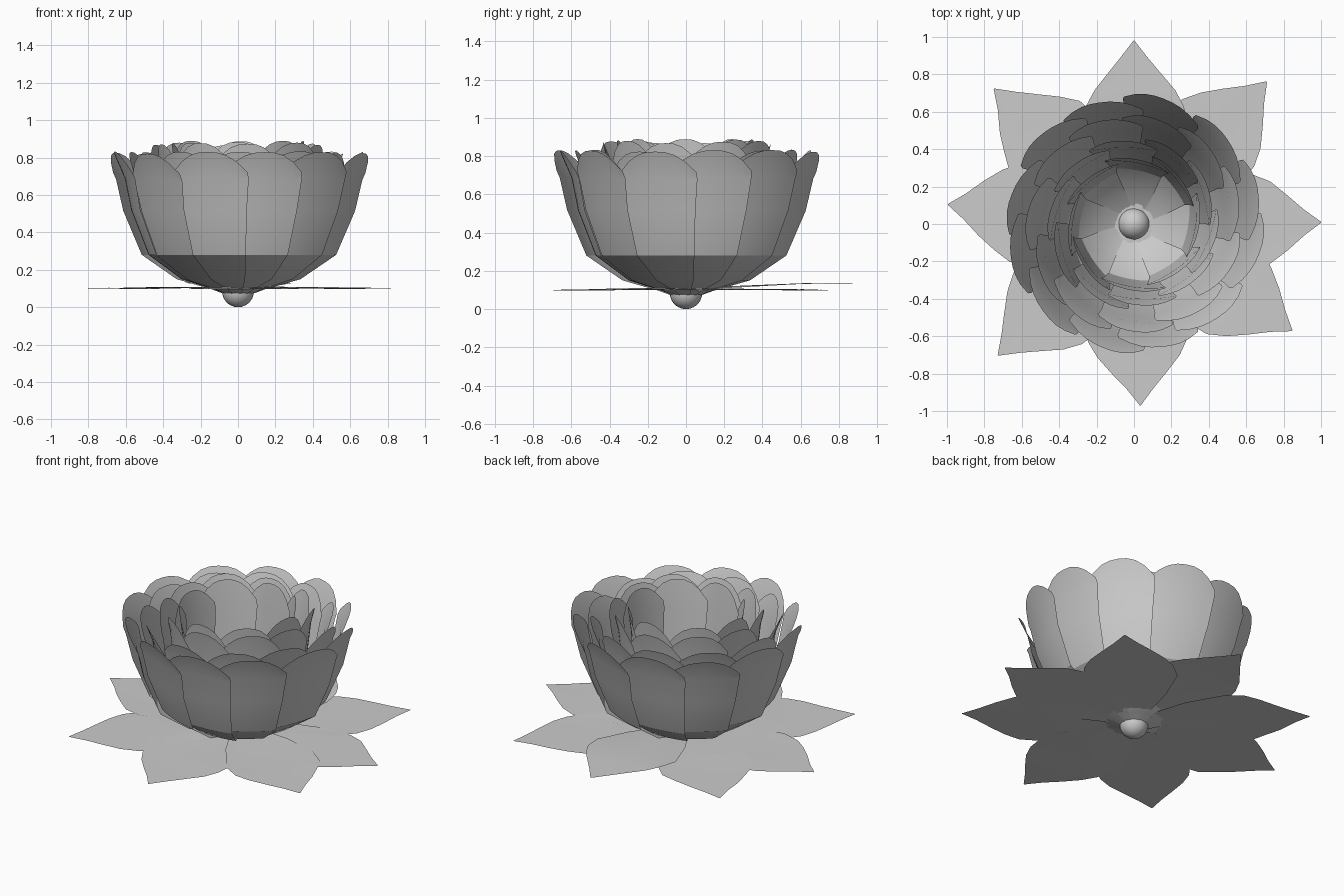
import bpy, bmesh, math, random
from math import sin, cos, radians

random.seed(4)
cube = bpy.data.objects.get("Cube")
if cube:
    bpy.data.objects.remove(cube, do_unlink=True)

grey = bpy.data.materials.new("soft grey")
grey.use_nodes = True
COLOUR = (0.6, 0.6, 0.6, 1)
grey.diffuse_color = COLOUR
grey.node_tree.nodes["Principled BSDF"].inputs["Base Color"].default_value = COLOUR


def finish(name, bm):
    """Turn a bmesh into a named, smooth object with the shared material."""
    mesh = bpy.data.meshes.new(name)
    bm.to_mesh(mesh)
    bm.free()
    mesh.materials.append(grey)
    obj = bpy.data.objects.new(name, mesh)
    bpy.context.collection.objects.link(obj)
    bpy.ops.object.select_all(action="DESELECT")
    obj.select_set(True)
    bpy.context.view_layer.objects.active = obj
    bpy.ops.object.shade_smooth_by_angle(angle=radians(30))


# Petal profile: radius, height, half width
FOLD_R, FOLD_Z, TIP_Z = 0.49, 0.28, 0.835
PROFILE = [(0.04, 0.06, 0.025), (0.13, 0.095, 0.06), (0.31, 0.15, 0.12),
           (FOLD_R, FOLD_Z, 0.17), (0.585, 0.52, 0.2), (0.62, 0.69, 0.22),
           (0.685, TIP_Z, 0.21)]
ACROSS = 8


def petal(bm, angle, scale, top, width, flare):
    """One cupped petal with a rounded tip, one side lapping over the next."""
    rows = []
    for r, z, w in PROFILE:
        if z > FOLD_Z:
            r = FOLD_R + (r - FOLD_R) * flare
            z = FOLD_Z + (z - FOLD_Z) * (top - FOLD_Z) / (TIP_Z - FOLD_Z)
        rows.append([(r * scale, z, w * width, -1 + 2 * i / ACROSS)
                     for i in range(ACROSS + 1)])
    # Round the tip by pulling its corners down toward the row below
    for i, (low, high) in enumerate(zip(rows[-2], rows[-1])):
        pull = 0.75 * abs(high[3]) ** 2.6
        rows[-1][i] = tuple(h + (l - h) * pull for l, h in zip(low, high))
    grid = []
    for row in rows:
        line = []
        for r, z, w, u in row:
            t = u * w
            radial = r - 0.27 * t * t / max(r, 0.1) + 0.14 * t
            line.append(bm.verts.new((radial * cos(angle) - t * sin(angle),
                                      radial * sin(angle) + t * cos(angle), z)))
        grid.append(line)
    for a, b in zip(grid, grid[1:]):
        for i in range(ACROSS):
            bm.faces.new((a[i], a[i + 1], b[i + 1], b[i]))


# Rings of petals: name, count, radius scale, tip height, width, turn, flare
RINGS = [("outer_petals", 12, 1.0, 0.835, 0.97, -76, 1.0),
         ("second_petals", 11, 0.84, 0.835, 0.9, 10, 1.0),
         ("third_petals", 10, 0.69, 0.88, 0.82, 25, 0.8),
         ("inner_petals", 8, 0.6, 0.89, 0.78, 0, 0.5)]
for name, count, scale, top, width, turn, flare in RINGS:
    bm = bmesh.new()
    for k in range(count):
        wobble = random.uniform(-3, 3)
        petal(bm, radians(turn + wobble + 360 * k / count),
              scale * random.uniform(0.98, 1.01), top - random.uniform(0, 0.015),
              width, flare)
    finish(name, bm)

# Flat pointed leaves: outline as distance along and half width
LEAF = [(0.0, 0.03), (0.3, 0.2), (0.52, 0.28), (0.64, 0.265), (0.73, 0.215),
        (0.82, 0.145), (0.91, 0.07), (1.0, 0.003)]
# Leaf direction in degrees, length and lift
LEAF_TIPS = [(90, 0.98, 0.035), (47, 1.04, 0), (0.5, 1.0, 0), (-34, 1.02, 0),
             (-88, 0.97, 0), (-136, 1.01, 0), (174, 1.0, 0), (136, 1.04, 0)]
bm = bmesh.new()
for k, (degrees, length, lift) in enumerate(LEAF_TIPS):
    a = radians(degrees)
    rows = []
    for s, half in LEAF:
        base = 0.096 + 0.0015 * (k % 4) + lift * min(1, 1.6 * s)
        row = []
        for u in (-1, -0.5, 0, 0.5, 1):
            across = u * half * random.uniform(0.97, 1.03)
            z = base + random.uniform(0, 0.014) * (1 - s)
            row.append(bm.verts.new((s * length * cos(a) - across * sin(a),
                                     s * length * sin(a) + across * cos(a), z)))
        rows.append(row)
    for p, q in zip(rows, rows[1:]):
        for i in range(len(p) - 1):
            bm.faces.new((p[i], q[i], q[i + 1], p[i + 1]))
finish("leaves", bm)

# Round bud at the centre
bm = bmesh.new()
bmesh.ops.create_uvsphere(bm, u_segments=24, v_segments=14, radius=0.085)
bmesh.ops.translate(bm, verts=bm.verts, vec=(0, 0, 0.085))
finish("centre_bud", bm)
